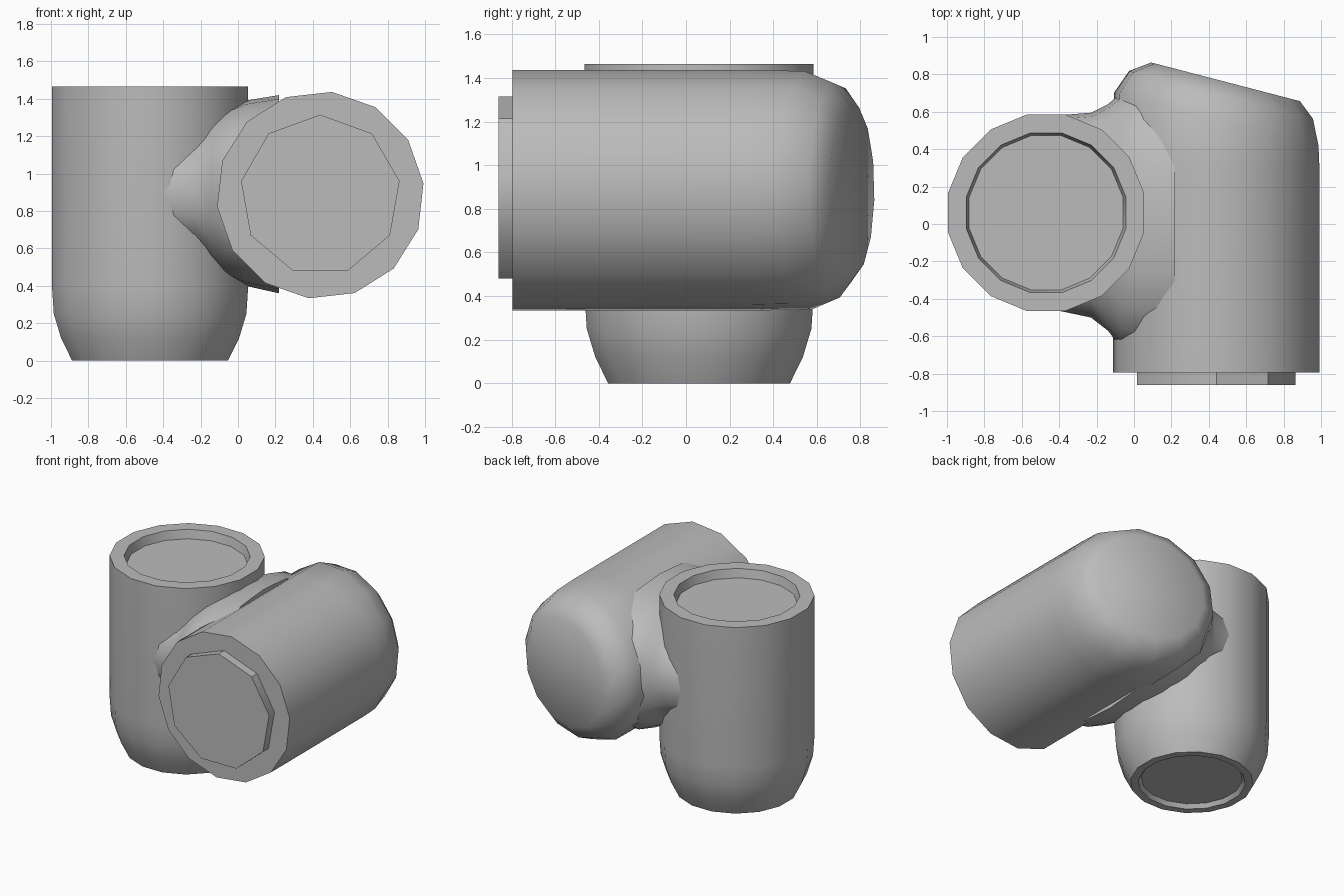
import bpy
import math
from mathutils import Vector

cube = bpy.data.objects.get("Cube")
if cube:
    bpy.data.objects.remove(cube, do_unlink=True)

grey = bpy.data.materials.new("plain grey")
grey.use_nodes = True
grey.diffuse_color = (0.5, 0.5, 0.5, 1)
grey.node_tree.nodes["Principled BSDF"].inputs["Base Color"].default_value = (0.5, 0.5, 0.5, 1)


def loft(name, rings, angle=40):
    """Skin a list of equal-length point rings and cap both ends."""
    n = len(rings[0])
    verts = [p for ring in rings for p in ring]
    faces = [(k * n + i, k * n + (i + 1) % n, (k + 1) * n + (i + 1) % n, (k + 1) * n + i)
             for k in range(len(rings) - 1) for i in range(n)]
    faces.append(tuple(reversed(range(n))))
    faces.append(tuple(range(len(verts) - n, len(verts))))
    mesh = bpy.data.meshes.new(name)
    mesh.from_pydata(verts, [], faces)
    mesh.materials.append(grey)
    obj = bpy.data.objects.new(name, mesh)
    bpy.context.collection.objects.link(obj)
    bpy.ops.object.select_all(action='DESELECT')
    obj.select_set(True)
    bpy.context.view_layer.objects.active = obj
    bpy.ops.object.mode_set(mode='EDIT')
    bpy.ops.mesh.select_all(action='SELECT')
    bpy.ops.mesh.normals_make_consistent(inside=False)
    bpy.ops.object.mode_set(mode='OBJECT')
    bpy.ops.object.shade_smooth_by_angle(angle=math.radians(angle))
    return obj


def circle(n, r, phase=0):
    for i in range(n):
        a = math.tau * (i + phase) / n
        yield r * math.cos(a), r * math.sin(a)


def flat_ring(z, r, n=16, phase=0.5):
    return [Vector((-0.47 + u, 0.06 + v, z)) for u, v in circle(n, r, phase)]


def upright_ring(x, y, r, slope=0, n=14, phase=0.25):
    return [Vector((x + u, y + slope * u, 0.885 + v)) for u, v in circle(n, r, phase)]


# Upright barrel with a tapered foot and shallow dished ends
loft("upright_barrel", [
    flat_ring(0.03, 0.35), flat_ring(0.0, 0.37), flat_ring(0.0, 0.425),
    flat_ring(0.12, 0.485), flat_ring(0.25, 0.525), flat_ring(0.4, 0.535),
    flat_ring(1.465, 0.535), flat_ring(1.465, 0.435), flat_ring(1.4, 0.42)])

# Lying barrel whose far end narrows to a slanted cap
loft("lying_barrel", [
    upright_ring(0.44, -0.795, 0.555), upright_ring(0.44, 0.3, 0.555),
    upright_ring(0.44, 0.56, 0.55, -0.26), upright_ring(0.465, 0.69, 0.495, -0.26),
    upright_ring(0.49, 0.76, 0.4, -0.26)])

# Raised plug on the near end of the lying barrel
loft("end_plug", [
    upright_ring(0.44, -0.78, 0.43, n=9), upright_ring(0.44, -0.86, 0.43, n=9)])


# Flared neck blending the two barrels
def neck_ring(x, y_min, y_max, z_min, z_max, n=20):
    ring = []
    for c, s in circle(n, 1):
        u = math.copysign(abs(c) ** 0.8, c)
        v = math.copysign(abs(s) ** 0.8, s)
        ring.append(Vector((x, (y_min + y_max) / 2 + u * (y_max - y_min) / 2,
                            (z_min + z_max) / 2 + v * (z_max - z_min) / 2)))
    return ring


loft("joining_neck", [
    neck_ring(-0.42, -0.46, 0.58, 0.6, 1.2),
    neck_ring(-0.23, -0.5, 0.595, 0.56, 1.24),
    neck_ring(-0.14, -0.57, 0.64, 0.5, 1.3),
    neck_ring(-0.07, -0.66, 0.7, 0.45, 1.34),
    neck_ring(0.04, -0.7, 0.76, 0.4, 1.39),
    neck_ring(0.22, -0.68, 0.68, 0.36, 1.42)], 50)
